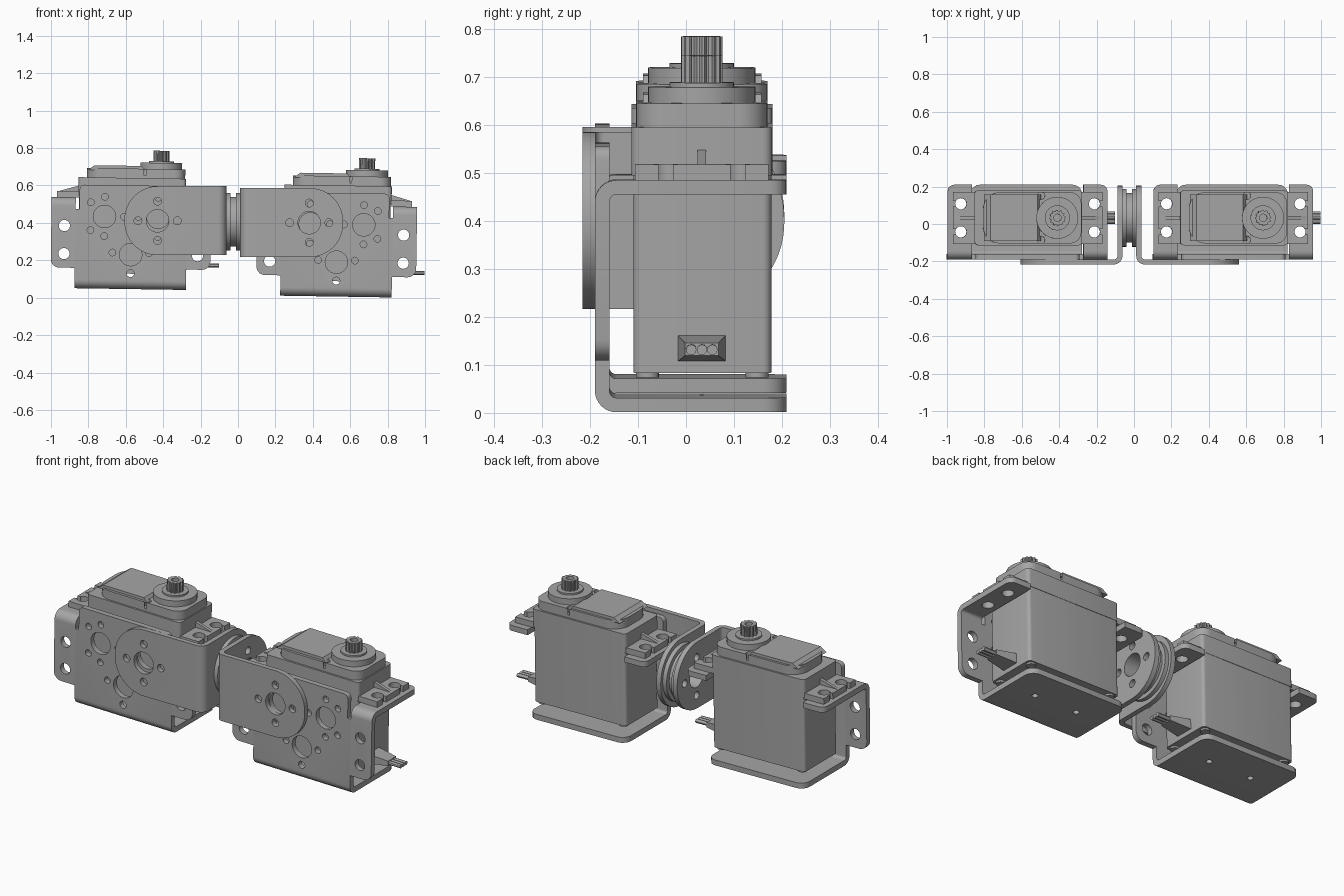
import bpy, bmesh, math
from mathutils import Matrix, Vector

cube = bpy.data.objects.get("Cube")
if cube:
    bpy.data.objects.remove(cube, do_unlink=True)

grey = bpy.data.materials.new("plain_grey")
grey.use_nodes = True
GREY = (0.38, 0.38, 0.38, 1)
grey.diffuse_color = GREY
grey.node_tree.nodes["Principled BSDF"].inputs["Base Color"].default_value = GREY

AXES = "xyz"
MID_Y = 0.033          # depth of the motor centre line


def prism(name, outlines, axis, lo, hi):
    """Extrude one or more closed outlines along an axis."""
    k = AXES.index(axis)
    bm = bmesh.new()
    for pts in outlines:
        rings = []
        for t in (lo, hi):
            ring = []
            for p in pts:
                co = list(p)
                co.insert(k, t)
                ring.append(bm.verts.new(co))
            rings.append(ring)
            bm.faces.new(ring)
        n = len(pts)
        for i in range(n):
            j = (i + 1) % n
            bm.faces.new((rings[0][i], rings[0][j], rings[1][j], rings[1][i]))
    bmesh.ops.recalc_face_normals(bm, faces=bm.faces)
    mesh = bpy.data.meshes.new(name)
    bm.to_mesh(mesh)
    bm.free()
    mesh.materials.append(grey)
    obj = bpy.data.objects.new(name, mesh)
    bpy.context.collection.objects.link(obj)
    return obj


def circle(a, b, r, n=24):
    return [(a + r * math.cos(math.tau * i / n), b + r * math.sin(math.tau * i / n))
            for i in range(n)]


def rect(a0, a1, b0, b1):
    return [(a0, b0), (a1, b0), (a1, b1), (a0, b1)]


def hub_holes(a, b):
    """A big hole with four small ones around it."""
    ring = [circle(a + 0.105 * c, b + 0.105 * s, 0.021, 16)
            for c, s in ((1, 0), (0, 1), (-1, 0), (0, -1))]
    return [circle(a, b, 0.06, 32)] + ring


def bent_strip(p0, corner, p1, t, radius):
    """Outline of a sheet bent at a right angle around an outer corner."""
    p0, c, p1 = Vector(p0), Vector(corner), Vector(p1)
    d0, d1 = (p0 - c).normalized(), (p1 - c).normalized()
    mid = c + (d0 + d1) * radius

    def arc(r):
        steps = [math.pi / 2 * i / 8 for i in range(9)]
        return [mid - (d1 * math.cos(a) + d0 * math.sin(a)) * r for a in steps]
    return [p0] + arc(radius) + [p1, p1 + d0 * t] + arc(radius - t)[::-1] + [p0 + d1 * t]


def round_edges(obj, axis, r, where=lambda m: True, seg=5):
    """Round the edges that run along an axis and meet the rule."""
    k = AXES.index(axis)
    bm = bmesh.new()
    bm.from_mesh(obj.data)
    picked = []
    for e in bm.edges:
        d = (e.verts[1].co - e.verts[0].co).normalized()
        if abs(d[k]) > 0.99 and where((e.verts[0].co + e.verts[1].co) / 2):
            picked.append(e)
    bmesh.ops.bevel(bm, geom=picked, offset=r, segments=seg, profile=0.5, affect='EDGES')
    bm.to_mesh(obj.data)
    bm.free()


def cut(obj, outlines, axis, lo, hi):
    cutter = prism("cutter", outlines, axis, lo, hi)
    cutter.hide_render = True
    mod = obj.modifiers.new("holes", 'BOOLEAN')
    mod.operation, mod.solver, mod.object = 'DIFFERENCE', 'EXACT', cutter
    deps = bpy.context.evaluated_depsgraph_get()
    mesh = bpy.data.meshes.new_from_object(obj.evaluated_get(deps))
    obj.modifiers.clear()
    obj.data = mesh
    bpy.data.objects.remove(cutter, do_unlink=True)


unit = []


def part(*args):
    obj = prism(*args)
    unit.append(obj)
    return obj


# Motor body and its upper case
body = part("motor_body", [rect(-0.28, 0.285, -0.11, 0.178)], "z", 0.088, 0.51)
round_edges(body, "z", 0.018)
case = part("upper_case", [rect(-0.285, 0.29, -0.114, 0.18)], "z", 0.5, 0.6)
round_edges(case, "z", 0.02)
lid = part("gear_lid", [rect(-0.24, 0.285, -0.104, 0.17)], "z", 0.6, 0.65)
round_edges(lid, "z", 0.09, lambda m: m.x < 0, 8)
round_edges(lid, "z", 0.06, lambda m: m.x > 0.28, 8)
cut(lid, [circle(0.07, y, 0.02, 16) for y in (-0.085, 0.151)], "z", 0.615, 0.7)
cap = part("lid_panel", [[(-0.235, 0.64), (-0.2, 0.665), (0.05, 0.665), (0.07, 0.64)]],
           "y", -0.09, 0.158)

# Output shaft with splines
part("shaft_collar", [circle(0.156, MID_Y, 0.112, 48)], "z", 0.64, 0.683)
part("shaft_bearing", [circle(0.156, MID_Y, 0.067, 32)], "z", 0.68, 0.692)
teeth = [(0.156 + r * math.cos(math.tau * i / 48), MID_Y + r * math.sin(math.tau * i / 48))
         for i in range(48) for r in [0.043 if i % 4 < 2 else 0.037]]
shaft = part("splined_shaft", [teeth], "z", 0.685, 0.748)
cut(shaft, [circle(0.156, MID_Y, 0.02, 16)], "z", 0.715, 0.8)

# Corner screws under the body
for i, (x, y) in enumerate((x, y) for x in (-0.245, 0.25) for y in (-0.08, 0.148)):
    part(f"corner_screw_{i}", [circle(x, y, 0.024, 16)], "z", 0.078, 0.1)

# Cable exit and wires
relief = part("cable_relief", [rect(-0.017, 0.083, 0.112, 0.166)], "x", 0.28, 0.4)
for v in relief.data.vertices:
    if v.co.x > 0.3:
        v.co.y = MID_Y + (v.co.y - MID_Y) * 0.7
        v.co.z = 0.139 + (v.co.z - 0.139) * 0.5
part("cable_wires", [circle(MID_Y + 0.022 * i, 0.139, 0.0108, 12) for i in (-1, 0, 1)],
     "x", 0.395, 0.472)

for s, side in ((-1, "inner"), (1, "outer")):
    # Mounting ears with open screw slots and a rib
    ear = part(side + "_motor_ear", [rect(*sorted((s * 0.27, s * 0.4)), -0.106, 0.172)],
               "z", 0.492, 0.524)
    slots = []
    for y in (-0.042, 0.108):
        arc = [math.radians(30 + 300 * i / 20) for i in range(21)]
        pts = [(0.357 + 0.03 * math.cos(a), y + 0.03 * math.sin(a)) for a in arc]
        pts += [(0.43, y - 0.015), (0.43, y + 0.015)]
        slots.append([(s * a, b) for a, b in pts])
    cut(ear, slots, "z", 0.45, 0.6)
    part(side + "_ear_rib", [[(s * 0.28, 0.52), (s * 0.28, 0.556), (s * 0.39, 0.524),
                              (s * 0.39, 0.52)]], "y", 0.024, 0.042)

    # Bent bracket wings that carry the ears
    wing = part(side + "_bracket_wing",
                [bent_strip((-0.19, 0.115), (-0.19, 0.492), (0.21, 0.492), 0.03, 0.045)],
                "x", *sorted((s * 0.298, s * 0.427)))
    round_edges(wing, "y", 0.045, lambda m: m.z < 0.12 and abs(m.x) > 0.4)
    round_edges(wing, "z", 0.035, lambda m: m.y > 0.2 and abs(m.x) > 0.4)
    cut(wing, [circle(s * 0.357, z, 0.03) for z in (0.19, 0.34)], "y", -0.25, -0.12)
    cut(wing, [circle(s * 0.357, y, 0.03) for y in (-0.042, 0.108)], "z", 0.4, 0.55)

# Main bracket: pierced front plate bent into the bottom plate
plate = part("bracket_plate",
             [bent_strip((-0.19, 0.56), (-0.19, 0.006), (0.21, 0.006), 0.03, 0.045)],
             "x", -0.298, 0.298)
round_edges(plate, "z", 0.05, lambda m: m.y > 0.2)
holes = [rect(-0.32, -0.278, 0.43, 0.6), rect(0.278, 0.32, 0.43, 0.6),
         circle(0, 0.19, 0.06, 32), circle(0, 0.09, 0.02, 16)]
for s in (-1, 1):
    holes.append(circle(s * 0.143, 0.392, 0.06, 32))
    holes.append(circle(s * 0.098, 0.2, 0.018, 16))
    for a in (45, 90, 180, 270, 315):
        a = math.radians(a)
        holes.append(circle(s * (0.143 + 0.105 * math.cos(a)), 0.392 + 0.105 * math.sin(a),
                            0.018, 16))
cut(plate, holes, "y", -0.25, -0.12)
round_edges(plate, "y", 0.025, lambda m: m.z > 0.55)
cut(plate, [circle(x, MID_Y, 0.016, 16) for x in (-0.13, 0.13)], "z", -0.1, 0.06)

# Angle brackets that join both units
joints = []
for name, edge, end, hub, z0 in (("left", 0.012, 0.562, 0.381, 0.217),
                                 ("right", -0.062, -0.607, -0.43, 0.227)):
    arm = prism(name + "_angle_bracket",
                [bent_strip((end, -0.216), (edge, -0.216), (edge, 0.205), 0.027, 0.045)],
                "z", z0, z0 + 0.369)
    round_edges(arm, "y", 0.178, lambda m: abs(m.x - end) < 0.01, 12)
    round_edges(arm, "x", 0.178, lambda m: m.y > 0.2, 12)
    cut(arm, hub_holes(hub, z0 + 0.184), "y", -0.3, -0.17)
    cut(arm, hub_holes(MID_Y, 0.406), "x", edge - 0.06, edge + 0.06)
    joints.append(arm)

# Grooved coupling wheel between them
for name, x0, x1, r in (("wheel_rim_left", -0.012, 0.012, 0.155),
                        ("wheel_core", -0.04, -0.012, 0.132),
                        ("wheel_rim_right", -0.062, -0.04, 0.155)):
    wheel = prism(name, [circle(MID_Y, 0.406, r, 48)], "x", x0, x1)
    cut(wheel, hub_holes(MID_Y, 0.406), "x", -0.2, 0.2)
    joints.append(wheel)

# Smooth curved faces, keep sharp edges
bpy.ops.object.select_all(action='DESELECT')
for obj in unit + joints:
    obj.select_set(True)
bpy.context.view_layer.objects.active = unit[0]
bpy.ops.object.shade_smooth_by_angle(angle=math.radians(30))

# Place the unit twice with its slight tilt
tilt = Matrix.Rotation(math.radians(0.9), 4, 'Y') @ Matrix.Translation((0, 0, -0.3))
for obj in unit:
    twin = obj.copy()
    bpy.context.collection.objects.link(twin)
    twin.name, obj.name = "right_" + obj.name, "left_" + obj.name
    obj.matrix_world = Matrix.Translation((0.528, 0, 0.3)) @ tilt
    twin.matrix_world = Matrix.Translation((-0.572, 0, 0.34)) @ tilt
